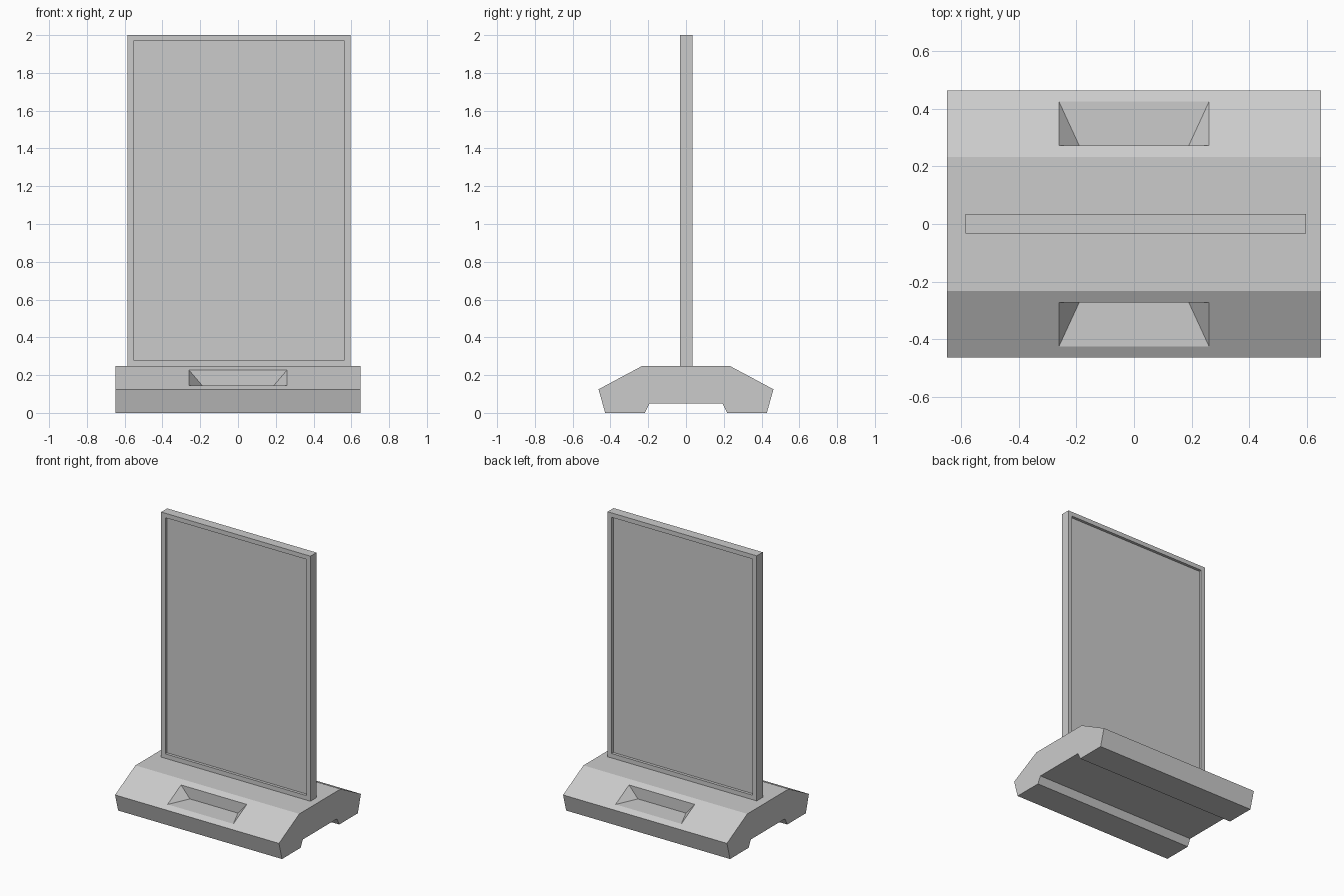
import bpy
import bmesh
from mathutils import Vector

cube = bpy.data.objects.get("Cube")
if cube:
    bpy.data.objects.remove(cube, do_unlink=True)

# Single flat grey finish
grey = bpy.data.materials.new("plain_grey")
grey.use_nodes = True
colour = (0.6, 0.6, 0.6, 1)
grey.diffuse_color = colour
grey.node_tree.nodes["Principled BSDF"].inputs["Base Color"].default_value = colour

BASE_TOP = 0.248


def finish(bm, name):
    bmesh.ops.recalc_face_normals(bm, faces=bm.faces)
    mesh = bpy.data.meshes.new(name)
    bm.to_mesh(mesh)
    bm.free()
    mesh.materials.append(grey)
    obj = bpy.data.objects.new(name, mesh)
    bpy.context.collection.objects.link(obj)
    return obj


def sink_grip(bm, face, side):
    """Cut a hand grip into a sloping face: flat floor, upright inner wall."""
    normal, point = face.normal.copy(), face.calc_center_median()
    bmesh.ops.inset_individual(bm, faces=[face], thickness=0.04)
    rim = {}
    for v in face.verts:
        sx = 1 if v.co.x > 0 else -1
        upper = v.co.z > point.z
        y = side * (0.272 if upper else 0.424)
        z = point.z - normal.y * (y - point.y) / normal.z
        v.co = Vector((sx * 0.26, y, z))
        rim[sx, upper] = v
    bm.faces.remove(face)
    floor_z = rim[1, False].co.z
    inner = {s: bm.verts.new((s * 0.19, side * 0.272, floor_z)) for s in (-1, 1)}
    bm.faces.new((rim[-1, False], rim[1, False], inner[1], inner[-1]))
    bm.faces.new((rim[-1, True], rim[1, True], inner[1], inner[-1]))
    for s in (-1, 1):
        bm.faces.new((rim[s, True], rim[s, False], inner[s]))


# Base: mirrored end profile swept along x, with a channel underneath
half = [(0.193, 0.05), (0.218, 0), (0.428, 0), (0.463, 0.125), (0.233, BASE_TOP)]
profile = half + [(-y, z) for y, z in reversed(half)]
bm = bmesh.new()
end = bm.faces.new([bm.verts.new((-0.648, y, z)) for y, z in profile])
swept = bmesh.ops.extrude_face_region(bm, geom=[end], use_keep_orig=True)["geom"]
bmesh.ops.translate(bm, vec=(1.296, 0, 0),
                    verts=[g for g in swept if isinstance(g, bmesh.types.BMVert)])
bmesh.ops.recalc_face_normals(bm, faces=bm.faces)
bm.normal_update()
slopes = [f for f in bm.faces if 0.5 < f.normal.z < 0.95 and f.calc_center_median().z > 0.15]
for slope in slopes:
    sink_grip(bm, slope, 1 if slope.normal.y > 0 else -1)
finish(bm, "base")

# Sign panel: upright slab with a recessed face on both sides
bm = bmesh.new()
bmesh.ops.create_cube(bm, size=1)
height = 2 - BASE_TOP
bmesh.ops.scale(bm, vec=(1.18, 0.068, height), verts=bm.verts)
bmesh.ops.translate(bm, vec=(0.006, 0.001, BASE_TOP + height / 2), verts=bm.verts)
bm.normal_update()
for face in [f for f in bm.faces if abs(f.normal.y) > 0.9]:
    inward = -face.normal.copy()
    bmesh.ops.inset_individual(bm, faces=[face], thickness=0.045)
    for v in face.verts:
        if v.co.z < 1:
            v.co.z = 0.28
    bmesh.ops.inset_individual(bm, faces=[face], thickness=0)
    bmesh.ops.translate(bm, vec=inward * 0.02, verts=face.verts)
finish(bm, "sign_panel")
